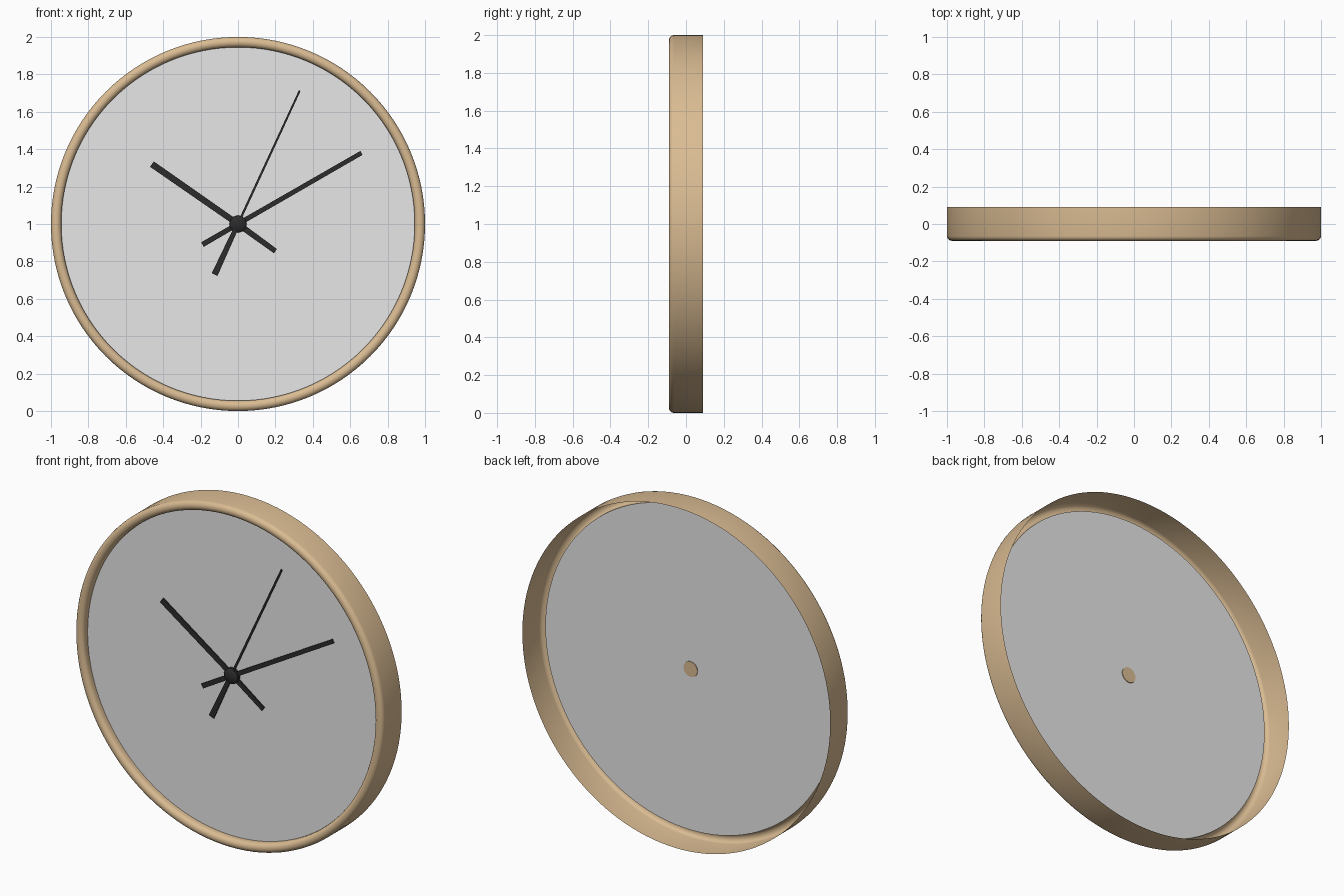
import bpy, bmesh
from math import cos, sin, pi, radians
from mathutils import Vector

cube = bpy.data.objects.get("Cube")
if cube:
    bpy.data.objects.remove(cube, do_unlink=True)

CENTRE = Vector((0, 0, 1))


def material(name, rgb):
    m = bpy.data.materials.new(name)
    m.use_nodes = True
    m.diffuse_color = (*rgb, 1)
    m.node_tree.nodes["Principled BSDF"].inputs["Base Color"].default_value = (*rgb, 1)
    return m


wood = material("light_wood", (0.70, 0.50, 0.29))
pale = material("pale_face", (0.8, 0.8, 0.8))
black = material("black", (0.025, 0.025, 0.025))


def finish(name, bm, mat, smooth=False):
    bmesh.ops.recalc_face_normals(bm, faces=bm.faces)
    mesh = bpy.data.meshes.new(name)
    bm.to_mesh(mesh)
    bm.free()
    mesh.materials.append(mat)
    ob = bpy.data.objects.new(name, mesh)
    ob.location = CENTRE
    bpy.context.collection.objects.link(ob)
    if smooth:
        bpy.ops.object.select_all(action="DESELECT")
        ob.select_set(True)
        bpy.context.view_layer.objects.active = ob
        bpy.ops.object.shade_smooth_by_angle(angle=radians(40))
    return ob


def lathe(name, profile, mat, steps):
    """Spin (radius, y) points around the clock's axis."""
    bm = bmesh.new()
    verts = [bm.verts.new((r, y, 0)) for r, y in profile]
    edges = [bm.edges.new(pair) for pair in zip(verts, verts[1:])]
    bmesh.ops.spin(bm, geom=verts + edges, cent=(0, 0, 0), axis=(0, 1, 0),
                   angle=2 * pi, steps=steps)
    bmesh.ops.remove_doubles(bm, verts=bm.verts, dist=1e-4)
    return finish(name, bm, mat, True)


def hand(name, tip, tail, tip_width, mid_width, tail_width, y, thick=0.006):
    """Flat bar from tip through the hub to tail, with its own widths."""
    tip, tail = Vector((tip[0], 0, tip[1])), Vector((tail[0], 0, tail[1]))
    along = (tip - tail).normalized()
    side = Vector((along.z, 0, -along.x)) / 2
    stations = [(tip, tip_width), (Vector(), mid_width), (tail, tail_width)]
    outline = [p + side * w for p, w in stations]
    outline += [p - side * w for p, w in reversed(stations)]
    bm = bmesh.new()
    face = bm.faces.new([bm.verts.new(p + Vector((0, y, 0))) for p in outline])
    made = bmesh.ops.extrude_face_region(bm, geom=[face])["geom"]
    bmesh.ops.translate(bm, vec=(0, -thick, 0),
                        verts=[v for v in made if isinstance(v, bmesh.types.BMVert)])
    return finish(name, bm, mat=black)


# Thin wooden rim: straight wall, rounded front, lip returning to the dial
MID, HALF, FRONT = 0.9725, 0.0275, -0.065
rim = [(1.0, 0.09)]
for i in range(9):
    a = pi * i / 8
    rim.append((MID + HALF * cos(a), FRONT - HALF * 0.92 * sin(a)))
rim.append((MID - HALF, -0.045))
lathe("rim", rim, wood, 128)

# Dial and the round fitting on its back
lathe("dial", [(0.945, -0.045), (0, -0.045)], pale, 128)
lathe("back_fitting", [(0.045, -0.045), (0.045, -0.041), (0, -0.041)], wood, 32)

# Hands, stacked from the dial forward
hand("hour_hand", (-0.46, 0.32), (0.20, -0.145), 0.035, 0.032, 0.028, -0.048)
hand("minute_hand", (0.66, 0.38), (-0.19, -0.11), 0.024, 0.026, 0.028, -0.056)
hand("second_hand_pointer", (0.33, 0.713), (0, 0), 0.010, 0.012, 0.012, -0.064)
hand("second_hand_tail", (0, 0), (-0.125, -0.27), 0.024, 0.024, 0.034, -0.064)

# Domed hub over the hands
lathe("hub", [(0.045, -0.046), (0.045, -0.066), (0.034, -0.075), (0, -0.079)], black, 24)
